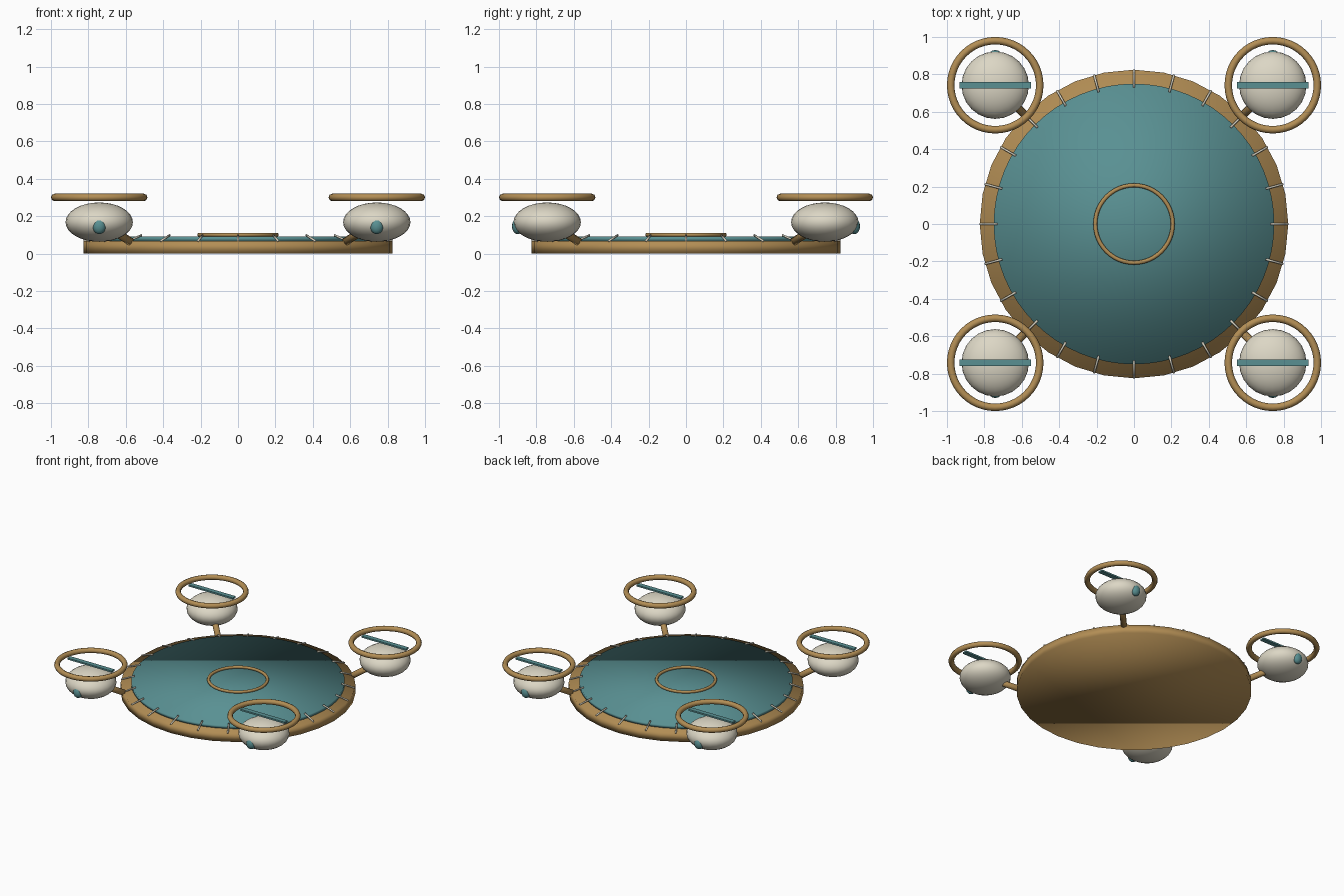
import bpy
from math import cos, sin, pi, radians
from mathutils import Vector

cube = bpy.data.objects.get("Cube")
if cube:
    bpy.data.objects.remove(cube, do_unlink=True)


def make_material(name, rgb):
    mat = bpy.data.materials.new(name)
    mat.use_nodes = True
    color = (*rgb, 1)
    mat.diffuse_color = color
    mat.node_tree.nodes["Principled BSDF"].inputs["Base Color"].default_value = color
    return mat


WOOD = make_material("tan wood", (0.45, 0.27, 0.09))
TEAL = make_material("muted teal", (0.10, 0.28, 0.29))
CREAM = make_material("warm cream", (0.72, 0.68, 0.56))


def finish(name, mat, smooth=True):
    obj = bpy.context.object
    obj.name = name
    obj.data.materials.append(mat)
    if smooth:
        bpy.ops.object.shade_smooth()
    return obj


def disc(name, radius, bottom, top, sides, mat):
    bpy.ops.mesh.primitive_cylinder_add(
        vertices=sides, radius=radius, depth=top - bottom, location=(0, 0, (top + bottom) / 2))
    return finish(name, mat)


def rod(name, start, end, radius, sides, mat):
    start, end = Vector(start), Vector(end)
    axis = end - start
    bpy.ops.mesh.primitive_cylinder_add(
        vertices=sides, radius=radius, depth=axis.length, location=(start + end) / 2,
        rotation=axis.to_track_quat('Z', 'Y').to_euler())
    return finish(name, mat)


def ring(name, center, major, minor, mat):
    bpy.ops.mesh.primitive_torus_add(
        major_radius=major, minor_radius=minor, major_segments=48, minor_segments=8,
        location=center)
    return finish(name, mat)


def ellipsoid(name, center, radii, segments, rings, mat):
    bpy.ops.mesh.primitive_uv_sphere_add(
        segments=segments, ring_count=rings, radius=1, location=center)
    bpy.context.object.scale = radii
    return finish(name, mat)


# Round platform with a stretched skin and a central ring
disc("platform_rim", 0.825, 0, 0.067, 32, WOOD)
disc("platform_skin", 0.75, 0.067, 0.09, 64, TEAL)
ring("center_ring", (0, 0, 0.1), 0.207, 0.011, WOOD)

# Lashings tying the skin to the rim
for i in range(24):
    a = 2 * pi * i / 24
    rod(f"lashing_{i + 1}", (0.73 * cos(a), 0.73 * sin(a), 0.098),
        (0.825 * cos(a), 0.825 * sin(a), 0.068), 0.006, 8, CREAM)

# Four rotor pods on diagonal struts
REACH = 0.742
for sx, side in ((1, "left"), (-1, "right")):
    for sy, end in ((-1, "front"), (1, "back")):
        tag = f"{end}_{side}"
        x, y = sx * REACH, sy * REACH
        rod(f"strut_{tag}", (sx * 0.575, sy * 0.575, 0.064), (x, y, 0.168), 0.022, 12, WOOD)
        ellipsoid(f"pod_{tag}", (x, y, 0.168), (0.18, 0.18, 0.105), 24, 16, CREAM)
        ellipsoid(f"pod_lamp_{tag}", (x, sy * 0.9, 0.146), (0.036, 0.03, 0.042), 16, 12, TEAL)
        ring(f"rotor_guard_{tag}", (x, y, 0.3), 0.238, 0.02, WOOD)
        # Thin flat blade across the guard
        bpy.ops.mesh.primitive_cube_add(size=1, location=(x, y, 0.302))
        bpy.context.object.scale = (0.38, 0.036, 0.012)
        finish(f"rotor_blade_{tag}", TEAL, smooth=False)
